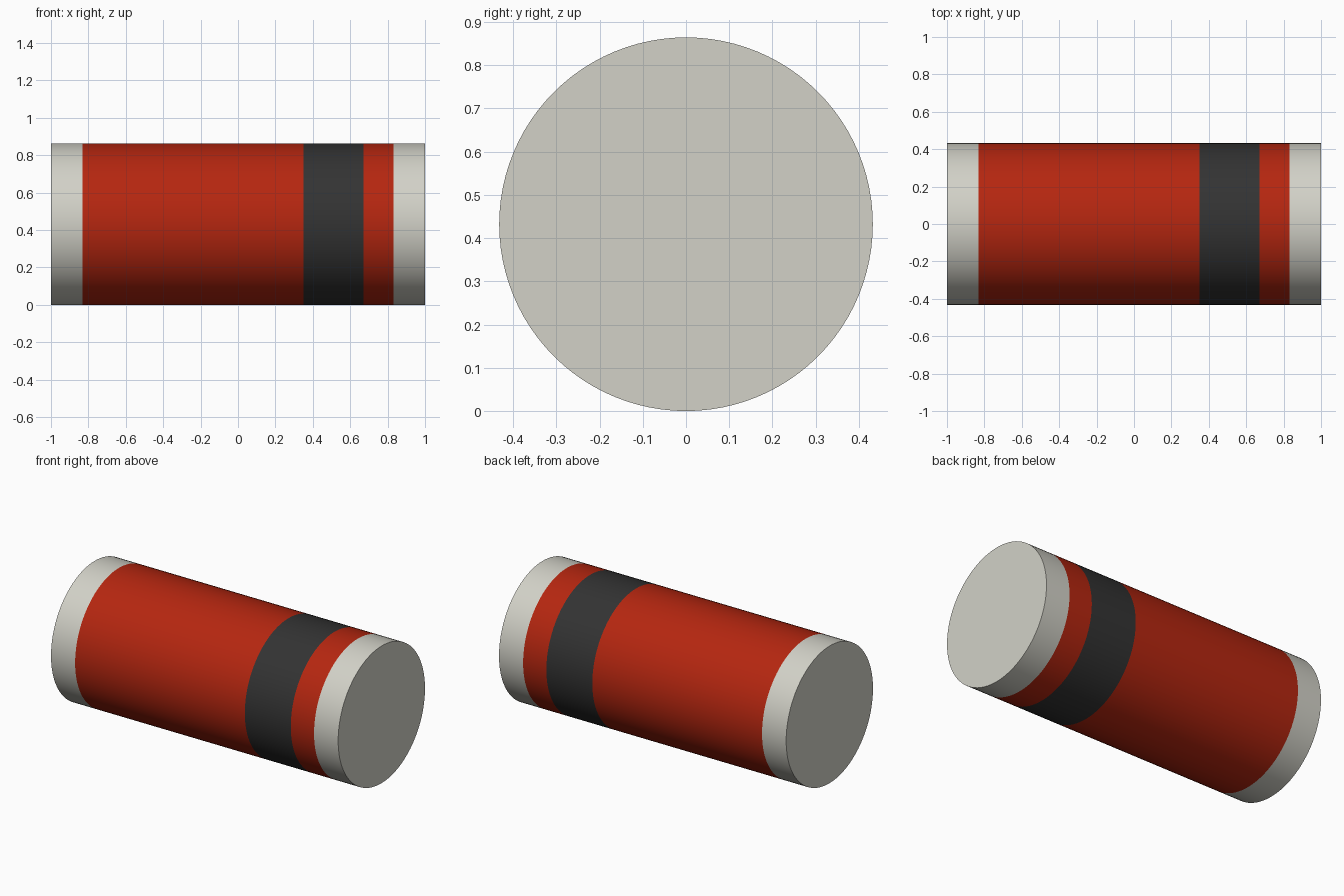
import bpy
import bmesh
import math

if "Cube" in bpy.data.objects:
    bpy.data.objects.remove(bpy.data.objects["Cube"], do_unlink=True)

RADIUS = 0.432
SIDES = 96


def make_material(name, color):
    mat = bpy.data.materials.new(name)
    mat.use_nodes = True
    mat.diffuse_color = color
    mat.node_tree.nodes["Principled BSDF"].inputs["Base Color"].default_value = color
    return mat


metal = make_material("light grey metal", (0.645, 0.64, 0.575, 1))
red = make_material("red body", (0.462, 0.0194, 0.005, 1))
black = make_material("black band", (0.033, 0.033, 0.033, 1))


def section(name, x0, x1, mat, cap=0):
    """Tube along x from x0 to x1; cap -1 or 1 closes that end."""
    bm = bmesh.new()
    rings = []
    for x in (x0, x1):
        ring = []
        for i in range(SIDES):
            a = 2 * math.pi * i / SIDES
            ring.append(bm.verts.new((x, RADIUS * math.cos(a), RADIUS * math.sin(a))))
        rings.append(ring)
    lo, hi = rings
    for i in range(SIDES):
        j = (i + 1) % SIDES
        bm.faces.new((lo[i], lo[j], hi[j], hi[i])).smooth = True
    if cap < 0:
        bm.faces.new(lo[::-1])
    elif cap > 0:
        bm.faces.new(hi)
    # Every face points away from the section's inside
    for f in bm.faces:
        f.normal_update()
        c = f.calc_center_median()
        c.x -= (x0 + x1) / 2
        if f.normal.dot(c) < 0:
            f.normal_flip()
    # Crisp rim between the side and the flat end
    for e in bm.edges:
        if len(e.link_faces) == 2 and e.calc_face_angle() > math.radians(30):
            e.smooth = False
    mesh = bpy.data.meshes.new(name)
    bm.to_mesh(mesh)
    bm.free()
    mesh.materials.append(mat)
    obj = bpy.data.objects.new(name, mesh)
    obj.location.z = RADIUS
    bpy.context.collection.objects.link(obj)
    return obj


# Metal terminals close the two ends
section("right_terminal", -1.0, -0.832, metal, cap=-1)
section("left_terminal", 0.832, 1.0, metal, cap=1)

# Red body, split by the polarity band
section("long_body", -0.832, 0.35, red)
section("polarity_band", 0.35, 0.67, black)
section("short_body", 0.67, 0.832, red)
